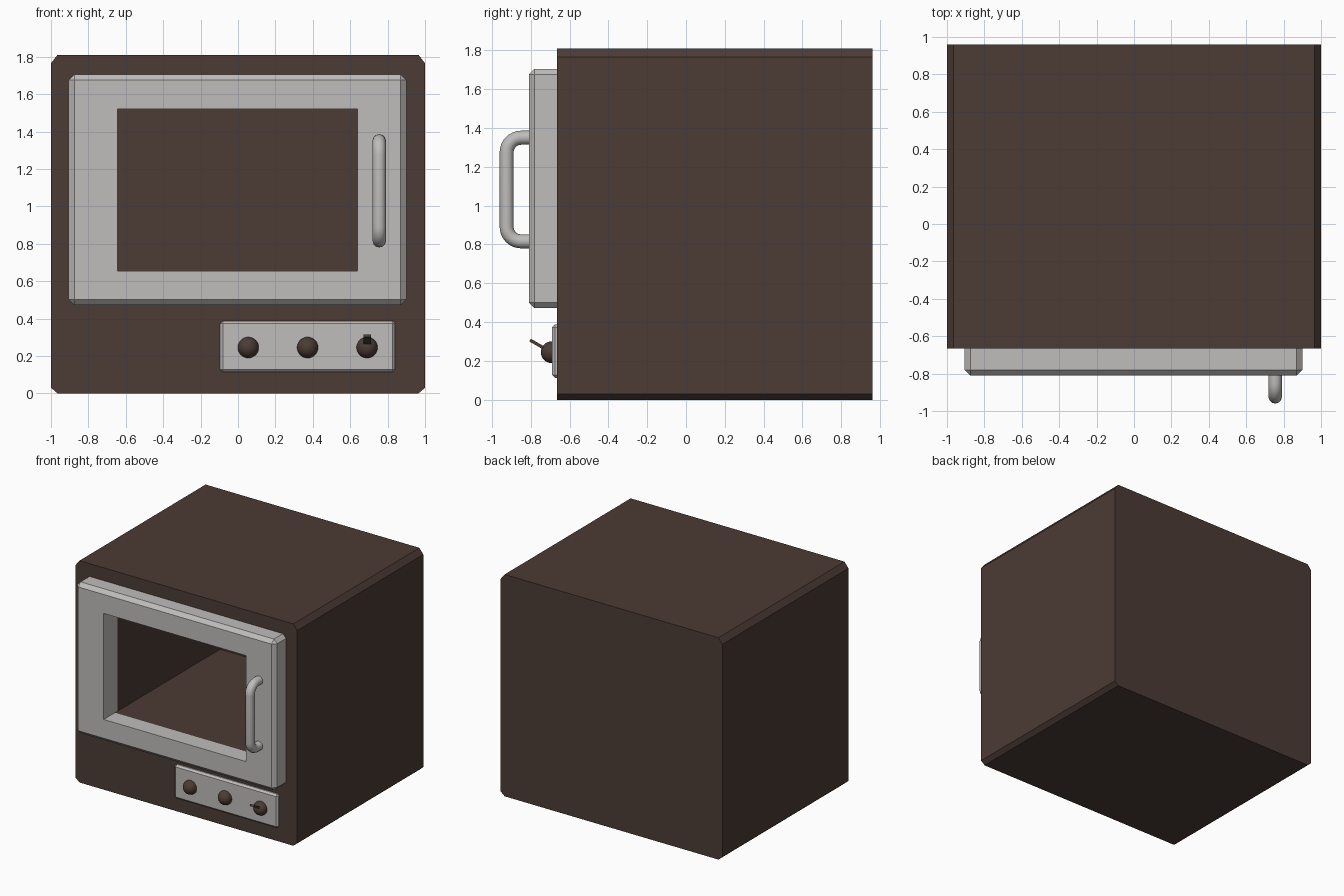
import bpy, bmesh, math
from mathutils import Vector, Matrix

cube = bpy.data.objects.get("Cube")
if cube:
    bpy.data.objects.remove(cube, do_unlink=True)


def material(name, color):
    m = bpy.data.materials.new(name)
    m.use_nodes = True
    m.diffuse_color = color
    m.node_tree.nodes["Principled BSDF"].inputs["Base Color"].default_value = color
    return m


BROWN = material("dark brown enamel", (0.072, 0.044, 0.035, 1))
GREY = material("light grey metal", (0.52, 0.51, 0.50, 1))


def finish(name, bm, mat):
    bmesh.ops.recalc_face_normals(bm, faces=bm.faces)
    mesh = bpy.data.meshes.new(name)
    bm.to_mesh(mesh)
    bm.free()
    obj = bpy.data.objects.new(name, mesh)
    bpy.context.collection.objects.link(obj)
    mesh.materials.append(mat)
    return obj


def box(name, low, high, mat, bevel=0):
    low, high = Vector(low), Vector(high)
    bm = bmesh.new()
    bmesh.ops.create_cube(bm, size=1)
    bmesh.ops.scale(bm, vec=high - low, verts=bm.verts)
    bmesh.ops.translate(bm, vec=(low + high) / 2, verts=bm.verts)
    if bevel:
        bmesh.ops.bevel(bm, geom=bm.edges[:], offset=bevel, segments=1,
                        affect='EDGES')
    return finish(name, bm, mat)


def activate(obj):
    bpy.ops.object.select_all(action='DESELECT')
    obj.select_set(True)
    bpy.context.view_layer.objects.active = obj


def cut(obj, cutter):
    mod = obj.modifiers.new("opening", 'BOOLEAN')
    mod.operation = 'DIFFERENCE'
    mod.solver = 'EXACT'
    mod.object = cutter
    activate(obj)
    bpy.ops.object.modifier_apply(modifier=mod.name)


# Cabinet: chamfered profile extruded front to back
half = [(0.965, 0), (1, 0.03), (1, 1.765), (0.965, 1.81)]
profile = half + [(-x, z) for x, z in reversed(half)]
bm = bmesh.new()
face = bm.faces.new([bm.verts.new((x, -0.665, z)) for x, z in profile])
extruded = bmesh.ops.extrude_face_region(bm, geom=[face], use_keep_orig=True)
bmesh.ops.translate(bm, vec=(0, 1.625, 0),
                    verts=[v for v in extruded["geom"]
                           if isinstance(v, bmesh.types.BMVert)])
cabinet = finish("cabinet", bm, BROWN)

# Door frame, with the window running on into the oven chamber
door = box("door", (-0.905, -0.81, 0.472), (0.9, -0.635, 1.705), GREY, 0.03)
cutter = box("chamber_cutter", (-0.645, -1.1, 0.655), (0.64, 0.69, 1.52), BROWN)
cut(cabinet, cutter)
cutter.data.materials.clear()
cutter.data.materials.append(GREY)
cut(door, cutter)
bpy.data.objects.remove(cutter, do_unlink=True)

# Control panel
box("control_panel", (-0.095, -0.69, 0.113), (0.84, -0.64, 0.388), GREY, 0.015)

# Round knobs
for i, x in enumerate((0.055, 0.372, 0.69)):
    bm = bmesh.new()
    bmesh.ops.create_uvsphere(bm, u_segments=32, v_segments=16, radius=0.056)
    bmesh.ops.translate(bm, vec=(x, -0.692, 0.245), verts=bm.verts)
    knob = finish(f"knob_{i + 1}", bm, BROWN)
    activate(knob)
    bpy.ops.object.shade_smooth()

# Tilted lever on the last knob
lever = box("knob_lever", (-0.02, -0.125, -0.008), (0.02, 0, 0.008), BROWN)
lever.data.transform(Matrix.Translation((0.69, -0.695, 0.245))
                     @ Matrix.Rotation(math.radians(-30), 4, 'X'))

# Door handle: round tube with two curved corners
radius, front, low, high, corner = 0.036, -0.924, 0.816, 1.35, 0.075
points = [(-0.79, low)]
for centre_z, start in ((low + corner, -90), (high - corner, 180)):
    for step in range(9):
        a = math.radians(start - step * 90 / 8)
        points.append((front + corner + corner * math.cos(a),
                       centre_z + corner * math.sin(a)))
points.append((-0.79, high))
curve = bpy.data.curves.new("handle", 'CURVE')
curve.dimensions = '3D'
curve.bevel_depth = radius
curve.bevel_resolution = 4
curve.use_fill_caps = True
spline = curve.splines.new('POLY')
spline.points.add(len(points) - 1)
for p, (y, z) in zip(spline.points, points):
    p.co = (0.755, y, z, 1)
handle = bpy.data.objects.new("door_handle", curve)
bpy.context.collection.objects.link(handle)
curve.materials.append(GREY)
activate(handle)
bpy.ops.object.convert(target='MESH')
bpy.ops.object.shade_smooth_by_angle(angle=math.radians(40))
